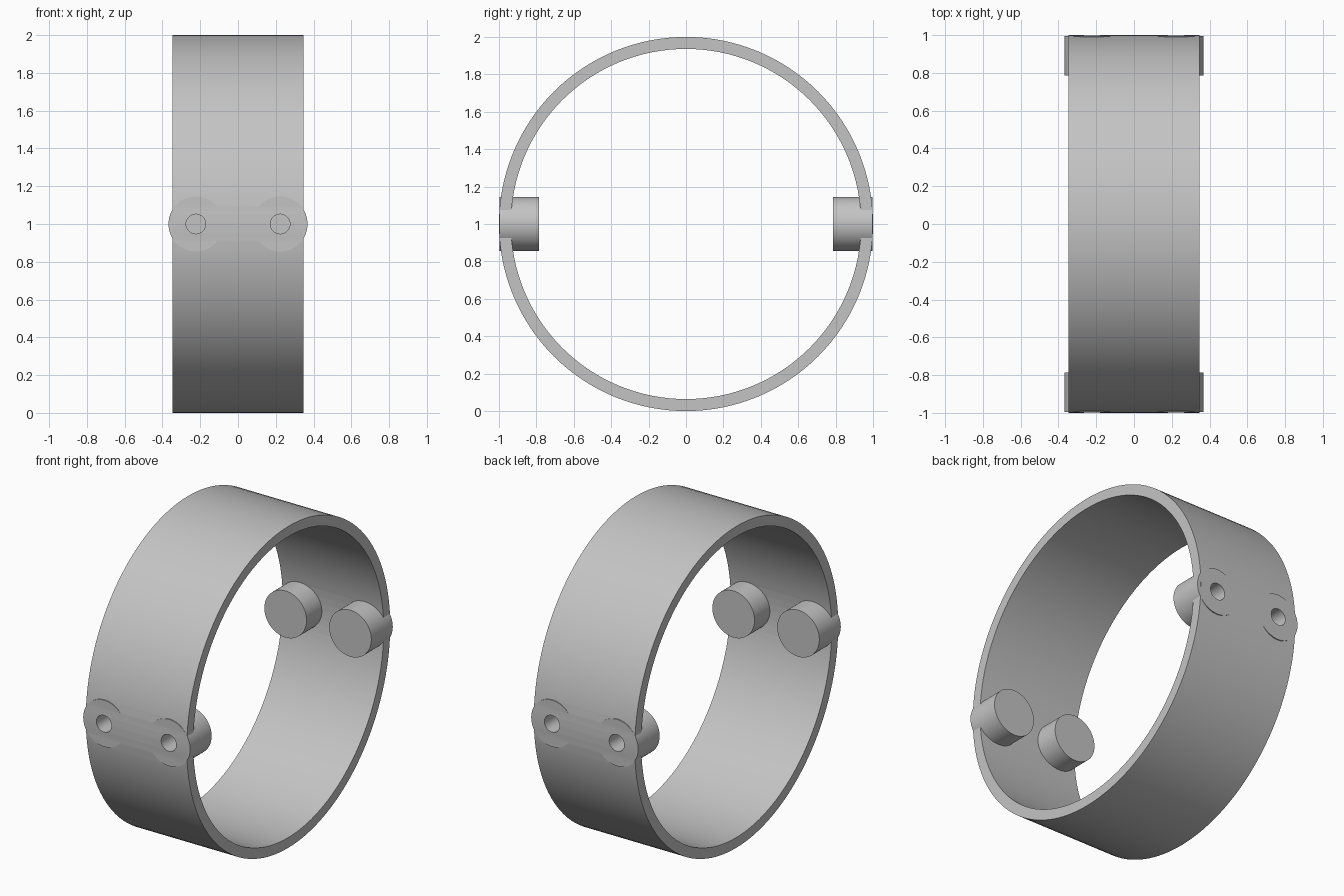
import bpy
from math import pi

default = bpy.data.objects.get("Cube")
if default:
    bpy.data.objects.remove(default, do_unlink=True)

grey = bpy.data.materials.new("light_grey")
grey.use_nodes = True
colour = (0.55, 0.55, 0.55, 1)
grey.diffuse_color = colour
grey.node_tree.nodes["Principled BSDF"].inputs["Base Color"].default_value = colour

CENTRE_Z = 1.0
RING_OUTER, RING_INNER, RING_WIDTH = 1.0, 0.936, 0.695
BOSS_X, BOSS_RADIUS = 0.223, 0.145
BOSS_FACE, BOSS_END = 0.996, 0.785
HOLE_RADIUS, HOLE_END = 0.052, 0.85


def cylinder(name, radius, depth, location, rotation, sides):
    bpy.ops.mesh.primitive_cylinder_add(
        vertices=sides, radius=radius, depth=depth, location=location, rotation=rotation)
    obj = bpy.context.object
    obj.name = name
    obj.data.materials.append(grey)
    return obj


def radial_cylinder(name, radius, x, side, near, far, sides):
    """Cylinder along y between two distances from the ring axis."""
    return cylinder(name, radius, far - near, (x, side * (near + far) / 2, CENTRE_Z),
                    (pi / 2, 0, 0), sides)


def combine(target, tool, operation):
    """Apply a boolean and discard the tool."""
    mod = target.modifiers.new(operation.lower(), "BOOLEAN")
    mod.operation = operation
    mod.solver = "EXACT"
    mod.object = tool
    bpy.context.view_layer.objects.active = target
    bpy.ops.object.modifier_apply(modifier=mod.name)
    bpy.data.objects.remove(tool, do_unlink=True)


# Ring band, open along x
along_x = (0, pi / 2, 0)
ring = cylinder("ring_band", RING_OUTER, RING_WIDTH, (0, 0, CENTRE_Z), along_x, 128)
bore = cylinder("bore", RING_INNER, RING_WIDTH * 2, (0, 0, CENTRE_Z), along_x, 128)
combine(ring, bore, "DIFFERENCE")

# Paired bosses at front and back, each with a blind hole from outside
spots = [(x, side) for side in (-1, 1) for x in (-BOSS_X, BOSS_X)]
for x, side in spots:
    boss = radial_cylinder("boss", BOSS_RADIUS, x, side, BOSS_END, BOSS_FACE, 64)
    combine(ring, boss, "UNION")
for x, side in spots:
    hole = radial_cylinder("hole", HOLE_RADIUS, x, side, HOLE_END, 1.1, 32)
    combine(ring, hole, "DIFFERENCE")

# Smooth curved walls, crisp rims
bpy.ops.object.select_all(action="DESELECT")
ring.select_set(True)
bpy.context.view_layer.objects.active = ring
bpy.ops.object.shade_smooth_by_angle(angle=pi / 6)
